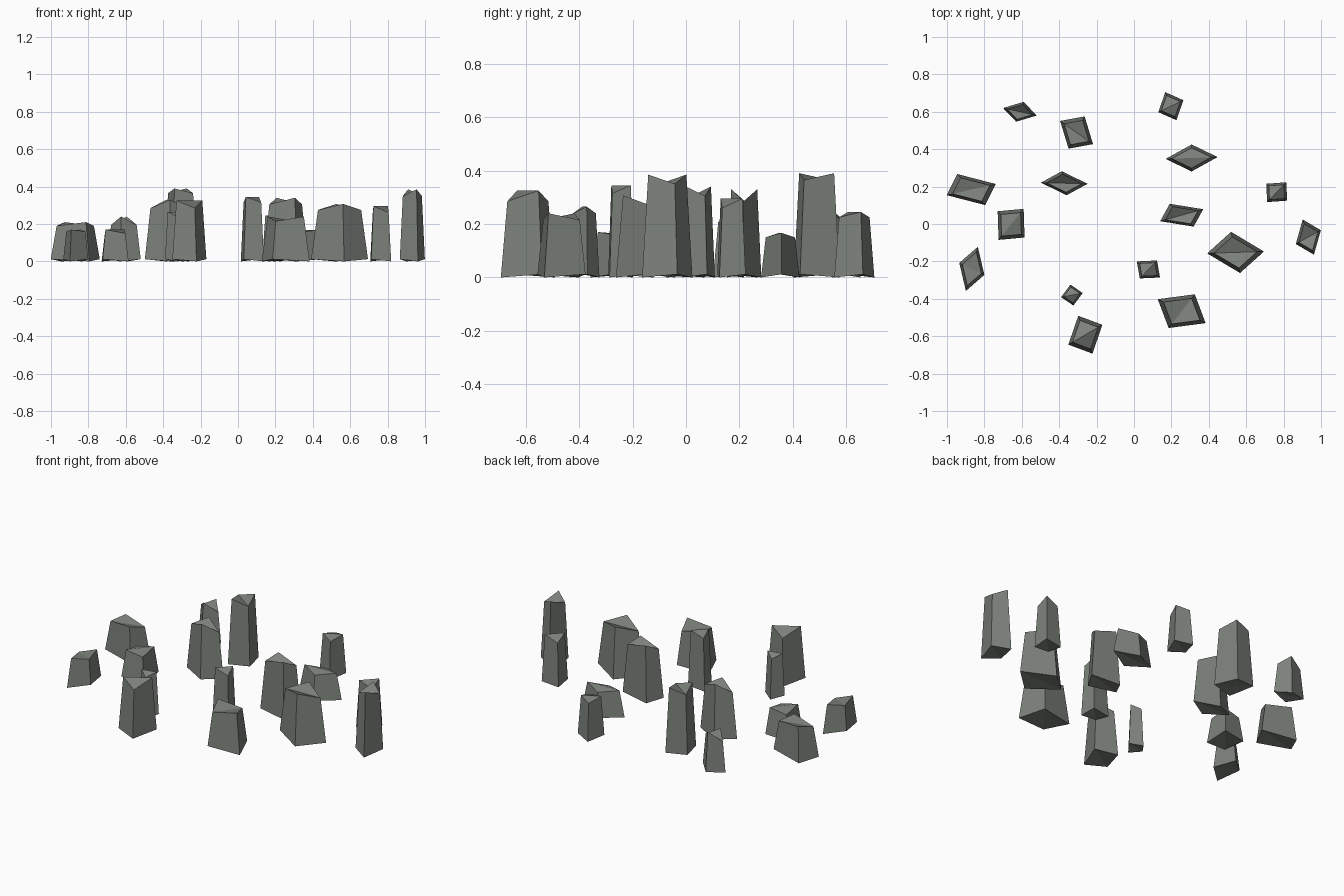
import bpy
import bmesh
from mathutils import Vector

if "Cube" in bpy.data.objects:
    bpy.data.objects.remove(bpy.data.objects["Cube"])

TAPER = 0.76       # top outline relative to the base outline
BASE_TILT = 0.012  # slight lift of the side corners of each base

stone_mat = bpy.data.materials.new("stone_grey")
stone_mat.diffuse_color = (0.20, 0.22, 0.195, 1)
stone_mat.use_nodes = True
stone_mat.node_tree.nodes["Principled BSDF"].inputs["Base Color"].default_value = stone_mat.diffuse_color


def standing_stone(name, cx, cy, ax, ay, bx, by, h_b, h_a):
    """Four-sided tapered stone: centre, two half diagonals of the base,
    top height on the b corners and on the a corners."""
    c, a, b = Vector((cx, cy, 0)), Vector((ax, ay, 0)), Vector((bx, by, 0))
    bm = bmesh.new()
    base, top = [], []
    for d, lift, h in ((a, BASE_TILT, h_a), (b, 0, h_b), (-a, BASE_TILT, h_a), (-b, 0, h_b)):
        base.append(bm.verts.new(c + d + Vector((0, 0, lift))))
        top.append(bm.verts.new(c + d * TAPER + Vector((0, 0, h))))
    # sides
    for i in range(4):
        j = (i + 1) % 4
        bm.faces.new((base[i], base[j], top[j], top[i]))
    # top and base, each folded along the a diagonal
    bm.faces.new((top[0], top[1], top[2]))
    bm.faces.new((top[0], top[2], top[3]))
    bm.faces.new((base[0], base[2], base[1]))
    bm.faces.new((base[0], base[3], base[2]))
    bmesh.ops.recalc_face_normals(bm, faces=bm.faces)
    mesh = bpy.data.meshes.new(name)
    bm.to_mesh(mesh)
    bm.free()
    mesh.materials.append(stone_mat)
    obj = bpy.data.objects.new(name, mesh)
    bpy.context.collection.objects.link(obj)


# centre x, y | half diagonal a | half diagonal b | heights b, a
stones = [
    (-.61, .60, .09, -.02, .02, .053, .24, .195),
    (-.307, .489, .088, -.062, .043, .086, .39, .365),
    (.197, .63, .067, .032, -.03, .075, .225, .245),
    (.308, .353, .139, .005, 0, .072, .15, .167),
    (-.87, .184, .131, .03, -.075, .083, .21, .19),
    (-.373, .218, .125, -.003, -.013, .064, .33, .285),
    (.763, .17, .051, .053, -.056, .045, .26, .295),
    (.255, .047, .115, .032, -.064, .061, .34, .305),
    (-.657, -.002, .067, .083, -.072, .07, .15, .17),
    (-.867, -.24, .067, -.032, .032, .118, .17, .16),
    (.077, -.243, .046, .048, -.062, .043, .315, .345),
    (.543, -.152, .152, .005, -.024, .11, .307, .275),
    (.932, -.07, .067, .037, -.03, .094, .385, .35),
    (-.332, -.38, .058, .011, -.008, .056, .24, .265),
    (-.26, -.592, .091, .053, -.038, .101, .285, .325),
    (.255, -.466, .07, .09, -.128, .064, .24, .215),
]
for n, row in enumerate(stones, 1):
    standing_stone(f"standing_stone_{n:02d}", *row)
